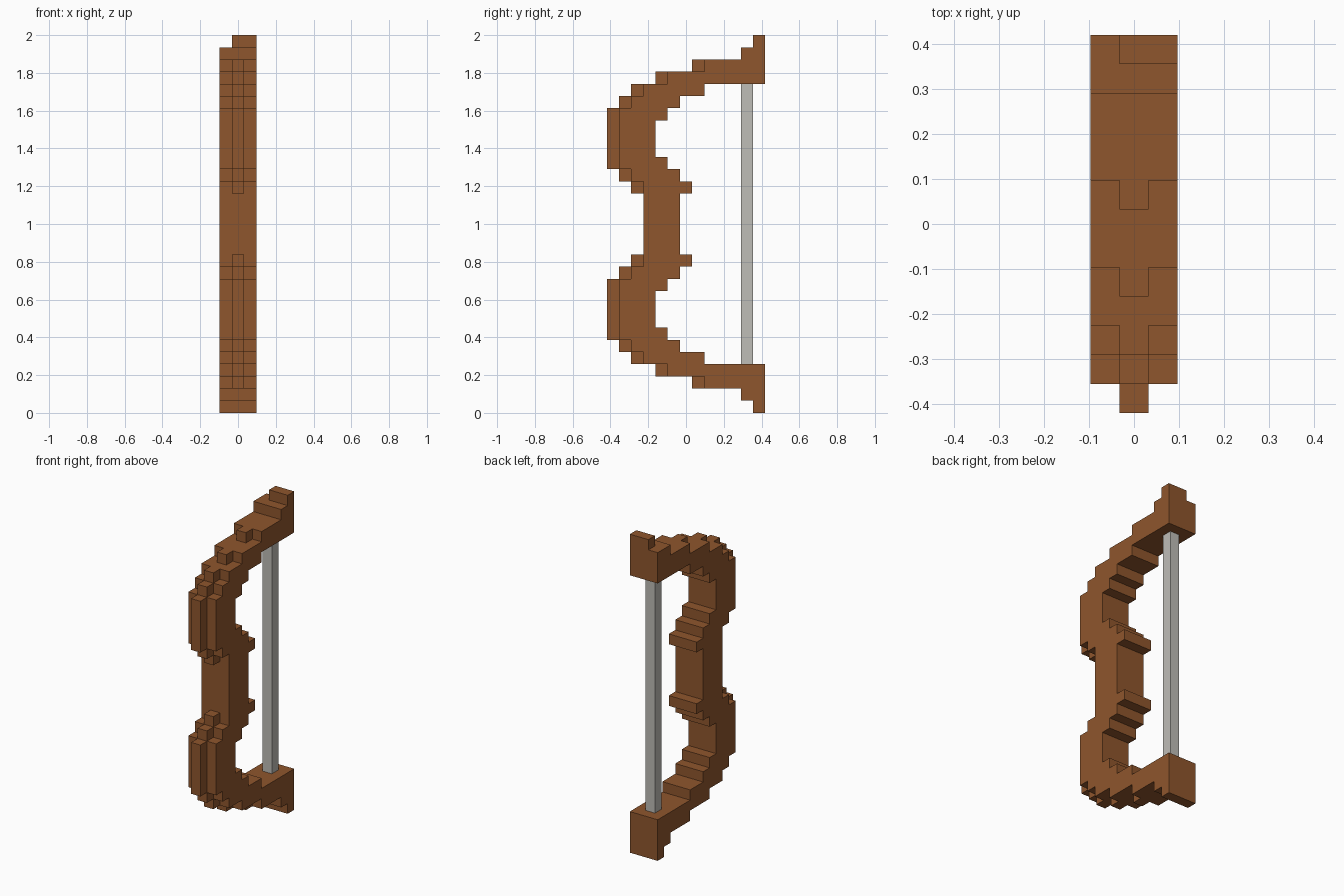
import bpy
import bmesh

cube = bpy.data.objects.get("Cube")
if cube:
    bpy.data.objects.remove(cube, do_unlink=True)

U = 2 / 31          # edge of one block
ROWS, DEPTH = 31, 13


def material(name, rgb):
    mat = bpy.data.materials.new(name)
    mat.use_nodes = True
    mat.diffuse_color = (*rgb, 1)
    mat.node_tree.nodes["Principled BSDF"].inputs["Base Color"].default_value = (*rgb, 1)
    return mat


WOOD = material("brown wood", (0.275, 0.093, 0.026))
CORD = material("pale grey cord", (0.52, 0.51, 0.475))


def slab(name, outline, x0, x1, mat):
    """Extrude a side outline of (depth, height) block units from x0 to x1."""
    bm = bmesh.new()
    verts = [bm.verts.new((x0 * U, (y - DEPTH / 2) * U, z * U)) for y, z in outline]
    face = bm.faces.new(verts)
    ext = bmesh.ops.extrude_face_region(bm, geom=[face])["geom"]
    moved = [v for v in ext if isinstance(v, bmesh.types.BMVert)]
    bmesh.ops.translate(bm, verts=moved, vec=((x1 - x0) * U, 0, 0))
    bmesh.ops.recalc_face_normals(bm, faces=bm.faces)
    mesh = bpy.data.meshes.new(name)
    bm.to_mesh(mesh)
    bm.free()
    mesh.materials.append(mat)
    obj = bpy.data.objects.new(name, mesh)
    bpy.context.collection.objects.link(obj)
    return obj


def block(name, y0, y1, z0, z1, x0, x1, mat):
    return slab(name, [(y0, z0), (y1, z0), (y1, z1), (y0, z1)], x0, x1, mat)


# Stepped bow body: front and back edge of each row, bottom to grip
front = [12, 11, 8, 5, 3, 2, 1, 1, 1, 1, 1, 2, 3, 3, 3, 3]
back = [13, 13, 13, 13, 8, 6, 5, 4, 4, 4, 5, 6, 7, 6, 6, 6]
front += front[-2::-1]
back += back[-2::-1]


def stairs(edge, rows):
    pts = []
    for z in range(rows):
        for p in ((edge[z], z), (edge[z], z + 1)):
            # merge straight runs into one edge
            if len(pts) > 1 and pts[-1][0] == pts[-2][0] == p[0]:
                pts.pop()
            if not pts or pts[-1] != p:
                pts.append(p)
    return pts


body_rows = ROWS - 1
slab("bow_body", stairs(back, body_rows) + stairs(front, body_rows)[::-1],
     -1.5, 1.5, WOOD)

# Offset upper tip
block("upper_tip", 12, 13, ROWS - 1, ROWS, -0.5, 1.5, WOOD)

# Raised centre ridge on both limbs: (front edge, lowest row, top row)
ridge = [(7, 2, 3), (4, 3, 4), (2, 4, 5), (1, 5, 6), (0, 6, 11), (1, 11, 12), (2, 12, 13)]
for i, (y, z0, z1) in enumerate(ridge):
    block(f"lower_ridge_{i + 1}", y, y + 1, z0, z1, -0.5, 0.5, WOOD)
    block(f"upper_ridge_{i + 1}", y, y + 1, ROWS - z1, ROWS - z0, -0.5, 0.5, WOOD)

# Bowstring
block("bowstring", 11, 12, 4, ROWS - 4, -0.5, 0.5, CORD)
